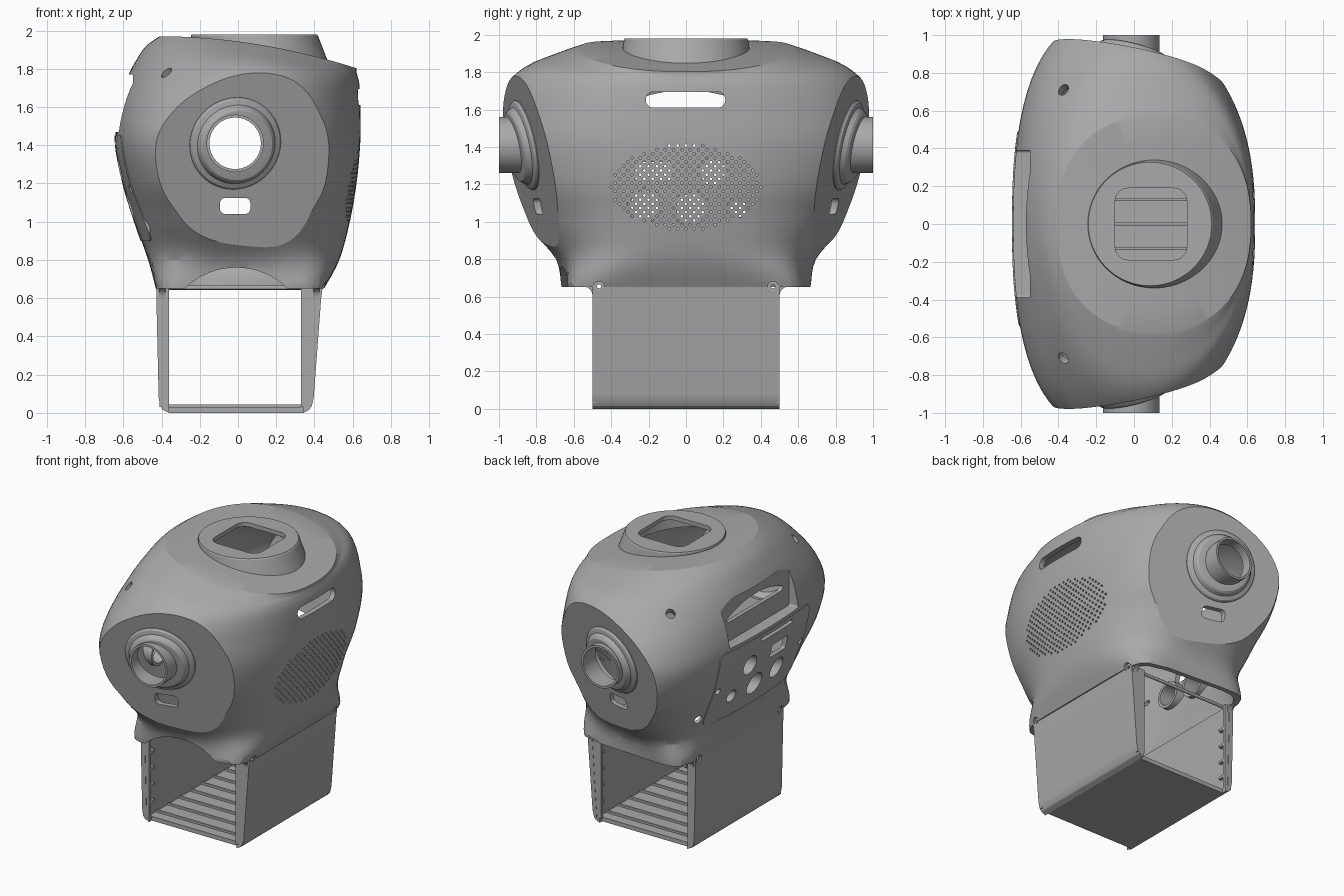
import bpy, bmesh, math
from mathutils import Vector, Matrix

if "Cube" in bpy.data.objects:
    bpy.data.objects.remove(bpy.data.objects["Cube"], do_unlink=True)

grey = bpy.data.materials.new("shell_grey")
grey.use_nodes = True
grey.diffuse_color = (0.4, 0.4, 0.4, 1)
grey.node_tree.nodes["Principled BSDF"].inputs["Base Color"].default_value = (0.4, 0.4, 0.4, 1)


# ---------- helpers ----------
def finish(bm, name):
    bmesh.ops.recalc_face_normals(bm, faces=bm.faces)
    me = bpy.data.meshes.new(name)
    bm.to_mesh(me)
    bm.free()
    me.materials.append(grey)
    ob = bpy.data.objects.new(name, me)
    bpy.context.collection.objects.link(ob)
    return ob


def add_loft(bm, rings):
    rows = [[bm.verts.new(p) for p in ring] for ring in rings]
    n = len(rows[0])
    for a, b in zip(rows, rows[1:]):
        for i in range(n):
            j = (i + 1) % n
            bm.faces.new((a[i], a[j], b[j], b[i]))
    bm.faces.new(rows[0])
    bm.faces.new(rows[-1])


def loft(name, rings):
    bm = bmesh.new()
    add_loft(bm, rings)
    return finish(bm, name)


def prism(name, profiles, axis, lo, hi):
    """Extrude one or more 2D profiles along an axis."""
    place = {"x": lambda u, v, w: (w, u, v),
             "y": lambda u, v, w: (u, w, v),
             "z": lambda u, v, w: (u, v, w)}[axis]
    bm = bmesh.new()
    for prof in profiles:
        add_loft(bm, [[place(u, v, w) for u, v in prof] for w in (lo, hi)])
    return finish(bm, name)


def circle(u, v, r, n=32):
    return [(u + r * math.cos(math.tau * i / n), v + r * math.sin(math.tau * i / n)) for i in range(n)]


def rounded(u0, u1, v0, v1, r, n=6):
    pts = []
    for k, (u, v) in enumerate(((u1 - r, v1 - r), (u0 + r, v1 - r), (u0 + r, v0 + r), (u1 - r, v0 + r))):
        for i in range(n + 1):
            a = math.pi / 2 * (k + i / n)
            pts.append((u + r * math.cos(a), v + r * math.sin(a)))
    return pts


def lathe(name, profile, centre, direction, n=48):
    """Turn (radius, height) points around a direction."""
    m = Matrix.Translation(centre) @ Vector(direction).to_track_quat("Z", "Y").to_matrix().to_4x4()
    return loft(name, [[m @ Vector((x, y, h)) for x, y in circle(0, 0, r, n)] for r, h in profile])


def boolean(ob, tool, op="DIFFERENCE"):
    mod = ob.modifiers.new("cut", "BOOLEAN")
    mod.operation, mod.solver, mod.object = op, "EXACT", tool
    bpy.context.view_layer.objects.active = ob
    bpy.ops.object.modifier_apply(modifier=mod.name)
    bpy.data.objects.remove(tool, do_unlink=True)


# ---------- torso form ----------
# height, min x, max x, half depth, squareness, top slope, depth taper
ROWS = [(0.65, -0.43, 0.45, 0.65, 8, 0, 0.1), (0.80, -0.47, 0.53, 0.68, 3.5, 0, 0.2),
        (1.00, -0.54, 0.585, 0.86, 2.5, 0, 0.28), (1.20, -0.60, 0.62, 1.02, 2.45, 0, 0.25),
        (1.42, -0.64, 0.64, 1.065, 2.5, 0, 0.21), (1.60, -0.62, 0.64, 1.035, 2.3, 0, 0.17),
        (1.75, -0.58, 0.635, 0.955, 2.1, 0.03, 0.06), (1.85, -0.53, 0.625, 0.85, 2.05, 0.08, 0),
        (1.92, -0.48, 0.62, 0.70, 2.1, 0.125, 0), (1.97, -0.41, 0.62, 0.57, 2.3, 0.155, 0)]


def smooth_rows(rows, steps=4):
    out = []
    for i in range(len(rows) - 1):
        p = [rows[max(i - 1, 0)], rows[i], rows[i + 1], rows[min(i + 2, len(rows) - 1)]]
        for s in range(steps):
            t = s / steps
            out.append([b + 0.5 * t * (c - a + t * (2 * a - 5 * b + 4 * c - d + t * (3 * (b - c) + d - a)))
                        for a, b, c, d in zip(*p)])
    return out + [list(rows[-1])]


def torso(name, inset):
    rings = []
    rows = [r + [1] for r in smooth_rows(ROWS)]
    rows += [rows[-1][:7] + [k] for k in (0.75, 0.5, 0.25, 0.05)]
    for z, x0, x1, depth, n, slope, taper, k in rows:
        zz = 0.65 - 0.6 * inset + (z - 0.65) / 1.32 * (1.32 - 0.4 * inset)
        mid, half, depth = (x0 + x1) / 2, (x1 - x0) / 2 - inset, depth - inset
        ring = []
        for i in range(96):
            c, s = math.cos(math.tau * i / 96), math.sin(math.tau * i / 96)
            r = k * (abs(c) ** n + abs(s) ** n) ** (-1 / n)
            x = mid + half * r * c
            ring.append((x, depth * r * s * (1 - taper * x), zz - slope * (x + 0.42) ** 2))
        rings.append(ring)
    bm = bmesh.new()
    add_loft(bm, rings)
    bmesh.ops.recalc_face_normals(bm, faces=bm.faces)
    # flat tilted shoulder discs
    for s in (-1, 1):
        no = Vector((0.25, s, -0.215)).normalized()
        bmesh.ops.bisect_plane(bm, geom=bm.verts[:] + bm.edges[:] + bm.faces[:], dist=1e-5,
                               plane_co=Vector((0, s * 0.555, 0)) - no * inset, plane_no=no, clear_outer=True)
        bmesh.ops.holes_fill(bm, edges=[e for e in bm.edges if e.is_boundary], sides=0)
    return finish(bm, name)


shell = torso("torso_shell", 0)

# neck collar
COLLAR = ((0.118, 0.372, 1.79), (0.112, 0.350, 1.86), (0.087, 0.332, 1.972), (0.085, 0.327, 1.98))
boolean(shell, loft("collar", [[(x, y, z) for x, y in circle(cx, 0, r, 64)] for cx, r, z in COLLAR]), "UNION")

# shoulder flanges and arm tubes
FLANGE = [(0.245, -0.03), (0.245, 0.005), (0.235, 0.018), (0.21, 0.026), (0.197, 0.05), (0.185, 0.06), (0.15, 0.064)]
for s in (-1, 1):
    boolean(shell, lathe("flange", FLANGE, (-0.015, s * 0.862, 1.41), (0.25, s, -0.215)), "UNION")
    boolean(shell, lathe("tube", [(0.15, 0), (0.15, 0.18)], (-0.015, s * 0.82, 1.41), (0, s, 0)), "UNION")

# hollow inside, including the collar and flanges
boolean(shell, torso("cavity", 0.035))
boolean(shell, loft("collar_cavity", [[(x, y, z) for x, y in circle(0.09, 0, r, 48)]
                                      for r, z in ((0.31, 1.7), (0.295, 1.95))]))
for s in (-1, 1):
    boolean(shell, lathe("flange_cavity", [(0.205, -0.06), (0.2, -0.005), (0.165, 0.03)],
                         (-0.015, s * 0.862, 1.41), (0.25, s, -0.215)))

# arm bores, neck opening, lower arch
boolean(shell, prism("bores", [circle(-0.015, 1.41, 0.135), rounded(-0.095, 0.065, 1.04, 1.125, 0.03)], "y", -1.2, 1.2))
boolean(shell, prism("neck_hole", [rounded(-0.1, 0.28, -0.19, 0.19, 0.07)], "z", 1.6, 2.2))
boolean(shell, prism("arch", [circle(-0.01, 0.374, 0.386, 64)], "y", -1, 1))

# side handle slot and speaker holes
grille = []
PITCH = 0.0445
for row in range(-10, 11):
    for col in range(-9, 10):
        y, z = (col + 0.5 * (row % 2)) * PITCH, row * PITCH / 2
        if (y / 0.405) ** 2 + (z / 0.23) ** 2 <= 1:
            grille.append(circle(y, 1.185 + z, 0.0075, 8))
boolean(shell, prism("handle_slot", [rounded(-0.215, 0.21, 1.61, 1.695, 0.04)], "x", 0.4, 0.9))
boolean(shell, prism("speaker", grille, "x", 0.4, 0.9))

# small angled holes
for s in (-1, 1):
    for spot, way in (((-0.37, s * 0.705, 1.77), (-0.3, s * 0.4, 0.7)), ((-0.49, s * 0.55, 0.97), (-0.8, s * 0.5, -0.3))):
        boolean(shell, lathe("hole", [(0.032, -0.15), (0.032, 0.15)], spot, way, 16))

# recessed handle pocket with an open slot
pocket = prism("handle_pocket", [rounded(-0.43, 0.43, 1.44, 1.80, 0.03)], "x", -0.75, -0.52)
boolean(pocket, torso("limit", 0.004), "INTERSECT")
for ob in (shell, pocket):
    boolean(ob, prism("recess", [rounded(-0.39, 0.39, 1.47, 1.77, 0.015)], "x", -0.9, -0.55))
boolean(pocket, prism("slot", [rounded(-0.32, 0.32, 1.605, 1.70, 0.03)], "x", -0.9, -0.4))

# port panel, slightly proud of the shell, with bosses behind the ports
panel = prism("port_panel", [rounded(-0.54, 0.49, 0.9, 1.45, 0.06)], "x", -0.9, -0.3)
boolean(panel, torso("limit", -0.006), "INTERSECT")
boolean(panel, torso("limit", 0.02))
ROUND = [(0.15, 1.26, 0.07), (-0.22, 1.09, 0.075), (0.03, 1.07, 0.08), (0.28, 1.07, 0.045)]
bosses = prism("port_bosses", [circle(y, z, r + 0.02) for y, z, r in ROUND], "x", -0.7, -0.47)
boolean(bosses, torso("limit", 0.03), "INTERSECT")
PORTS = [circle(*p) for p in ROUND] + [circle(y, 1.17, 0.022, 16) for y in (0.45, -0.5)]
PORTS += [rounded(-0.27, -0.08, 1.22, 1.32, 0.015), rounded(-0.3, 0.06, 1.40, 1.425, 0.01)]
for ob in (shell, panel, bosses):
    boolean(ob, prism("ports", PORTS, "x", -0.9, -0.4))

# ---------- lower cradle ----------
OUTER = [(-0.428, 0.665), (-0.427, 0.6), (-0.415, 0.08), (-0.408, 0.04), (-0.395, 0.016), (-0.36, 0), (0.34, 0),
         (0.372, 0.016), (0.387, 0.04), (0.396, 0.08), (0.435, 0.6), (0.444, 0.665)]
INNER = [(0.405, 0.665), (0.40, 0.6), (0.362, 0.03), (-0.38, 0.03), (-0.395, 0.6), (-0.395, 0.665)]
cradle = prism("cradle", [OUTER + INNER], "y", -0.5, 0.5)
# floor stops just short of the wall edges
boolean(cradle, prism("floor_trim", [[(-0.36, y), (0.34, y), (0.34, y + 0.2), (-0.36, y + 0.2)] for y in (-0.67, 0.47)],
                      "z", -0.1, 0.032))
for ob in (shell, cradle):
    for r, lo, hi in ((0.011, -0.8, 0.8), (0.027, -0.8, -0.418), (0.027, 0.437, 0.8)):
        boolean(ob, prism("screw_holes", [circle(s * 0.465, 0.655, r, 20) for s in (-1, 1)], "x", lo, hi))

extras = []
for s in (-1, 1):
    # thick lips along the open edges, with locating pegs
    extras.append(prism("edge_lips", [[(-0.42, 0.66), (-0.41, 0.03), (-0.36, 0.03), (-0.36, 0.66)],
                                      [(0.33, 0.66), (0.33, 0.03), (0.385, 0.03), (0.425, 0.66)]],
                        "y", s * 0.475, s * 0.498))
    pegs = [rounded(x, x + 0.03, z, z + 0.02, 0.004, 2) for x in (-0.392, 0.345) for z in (0.12, 0.24, 0.36, 0.48)]
    extras.append(prism("edge_pegs", pegs, "y", s * 0.43, s * 0.474))
# curved webs joining the walls to the skirt
webs = []
for s in (-1, 1):
    arc = [(s * (0.55 - 0.05 * math.cos(a * math.pi / 12)), 0.604 + 0.05 * math.sin(a * math.pi / 12)) for a in range(7)]
    webs.append([(s * 0.49, 0.604)] + arc + [(s * 0.49, 0.654)])
extras.append(prism("left_webs", webs, "x", 0.395, 0.427))
extras.append(prism("right_webs", webs, "x", -0.412, -0.38))
# floor ribs
ribs = [rounded(y - 0.008, y + 0.008, 0.02, 0.045, 0.003, 2) for y in [i * 0.13 for i in range(-3, 4)]]
extras.append(prism("floor_ribs", ribs, "x", -0.375, 0.36))

# smooth shading with crisp edges
bpy.ops.object.select_all(action="DESELECT")
for ob in [shell, pocket, panel, bosses, cradle] + extras:
    ob.select_set(True)
bpy.context.view_layer.objects.active = shell
bpy.ops.object.shade_smooth_by_angle(angle=math.radians(20))
